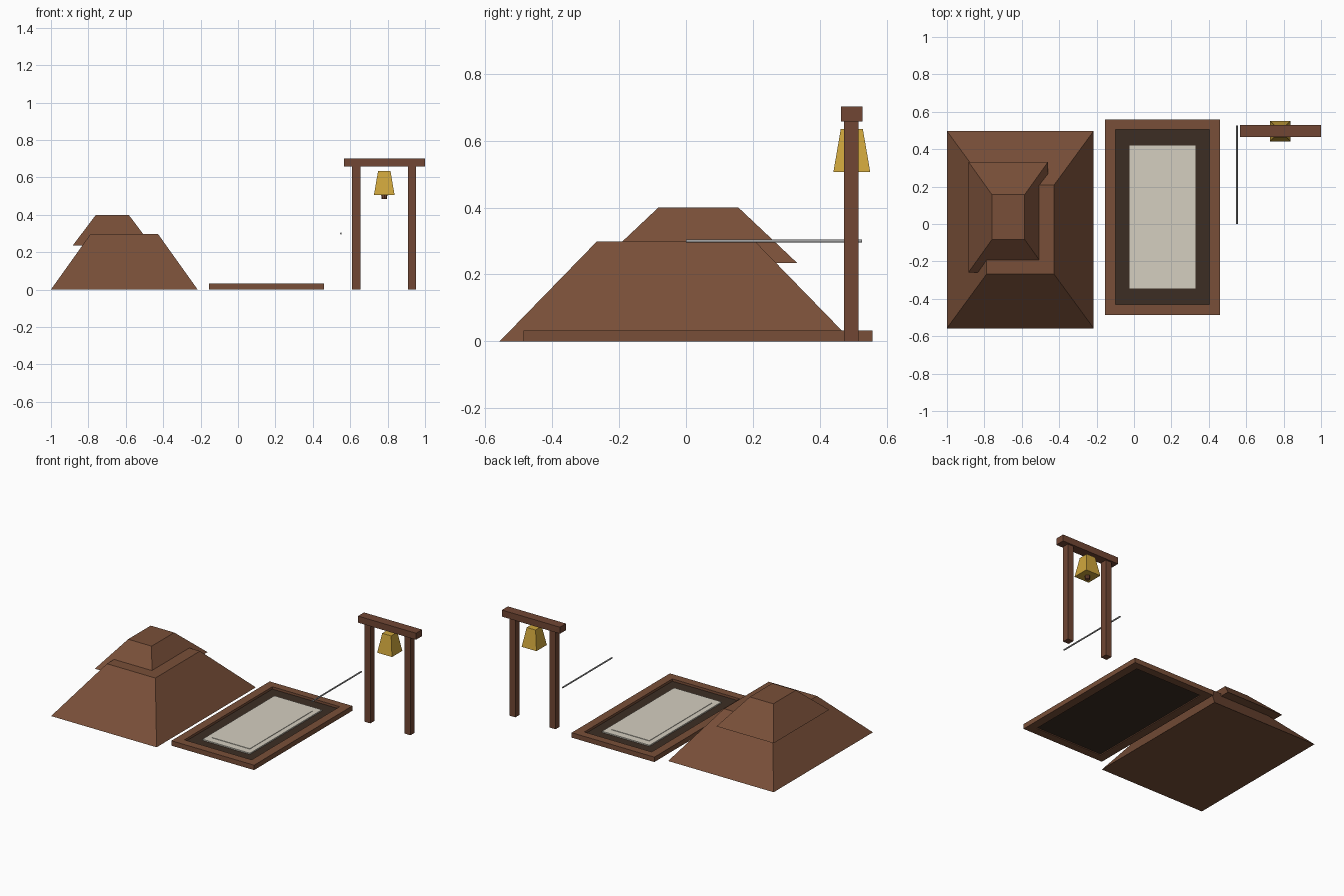
import bpy
import bmesh

cube = bpy.data.objects.get("Cube")
if cube:
    bpy.data.objects.remove(cube, do_unlink=True)


def material(name, rgb):
    mat = bpy.data.materials.new(name)
    mat.use_nodes = True
    mat.diffuse_color = (*rgb, 1)
    mat.node_tree.nodes["Principled BSDF"].inputs["Base Color"].default_value = (*rgb, 1)
    return mat


wood = material("brown wood", (0.19, 0.078, 0.040))
stand_wood = material("reddish wood", (0.165, 0.062, 0.034))
dark = material("dark wood", (0.045, 0.027, 0.017))
cloth = material("pale cloth", (0.66, 0.62, 0.53))
gold = material("gold", (0.62, 0.38, 0.045))
steel = material("grey metal", (0.33, 0.33, 0.33))


def finish(name, bm, mat):
    bmesh.ops.recalc_face_normals(bm, faces=bm.faces)
    mesh = bpy.data.meshes.new(name)
    bm.to_mesh(mesh)
    bm.free()
    mesh.materials.append(mat)
    obj = bpy.data.objects.new(name, mesh)
    bpy.context.collection.objects.link(obj)
    return obj


def frustum(name, centre, bottom, top, z0, z1, mat):
    """Four-sided block whose bottom and top sizes may differ."""
    bm = bmesh.new()
    bmesh.ops.create_cube(bm, size=1)
    for v in bm.verts:
        size, z = (top, z1) if v.co.z > 0 else (bottom, z0)
        v.co = (centre[0] + v.co.x * size[0], centre[1] + v.co.y * size[1], z)
    return finish(name, bm, mat)


def box(name, x0, x1, y0, y1, z0, z1, mat):
    size = (x1 - x0, y1 - y0)
    return frustum(name, ((x0 + x1) / 2, (y0 + y1) / 2), size, size, z0, z1, mat)


# Two stacked roof tiers
frustum("lower_roof", (-0.608, -0.03), (0.785, 1.055), (0.36, 0.475), 0, 0.298, wood)
frustum("upper_roof", (-0.672, 0.037), (0.425, 0.59), (0.175, 0.24), 0.235, 0.4, wood)

# Tray frame: a box with a rectangular opening
bm = bmesh.new()
loops = []
for x0, x1, y0, y1 in ((-0.155, 0.46, -0.486, 0.558), (-0.098, 0.403, -0.43, 0.505)):
    for z in (0, 0.033):
        loops.append([bm.verts.new((x, y, z)) for x, y in
                      ((x0, y0), (x1, y0), (x1, y1), (x0, y1))])
for a, b in ((0, 1), (1, 3), (3, 2), (2, 0)):
    for i in range(4):
        j = (i + 1) % 4
        bm.faces.new((loops[a][i], loops[a][j], loops[b][j], loops[b][i]))
finish("tray_frame", bm, wood)
box("tray_floor", -0.1, 0.405, -0.432, 0.507, 0.006, 0.017, dark)

# Mat with a slightly raised centre
box("mat", -0.023, 0.33, -0.345, 0.42, 0.015, 0.025, cloth)
box("mat_centre", 0.013, 0.296, -0.297, 0.371, 0.024, 0.028, cloth)

# Bell stand
for side, x in (("right", 0.632), ("left", 0.931)):
    box(side + "_post", x - 0.022, x + 0.022, 0.472, 0.516, 0, 0.662, stand_wood)
box("beam", 0.568, 1.0, 0.464, 0.528, 0.658, 0.702, stand_wood)
frustum("bell", (0.782, 0.496), (0.11, 0.11), (0.066, 0.066), 0.507, 0.635, gold)

# Bell clapper
bm = bmesh.new()
bmesh.ops.create_cone(bm, cap_ends=True, segments=8, radius1=0.014, radius2=0.018, depth=0.035)
bmesh.ops.translate(bm, verts=bm.verts, vec=(0.782, 0.496, 0.502))
finish("clapper", bm, stand_wood)

# Thin metal striking rod lying along y
curve = bpy.data.curves.new("rod", "CURVE")
curve.dimensions = "3D"
curve.bevel_depth = 0.005
curve.bevel_resolution = 1
curve.use_fill_caps = True
spline = curve.splines.new("POLY")
spline.points.add(1)
for point, y in zip(spline.points, (0, 0.527)):
    point.co = (0.55, y, 0.3, 1)
curve.materials.append(steel)
bpy.context.collection.objects.link(bpy.data.objects.new("rod", curve))
